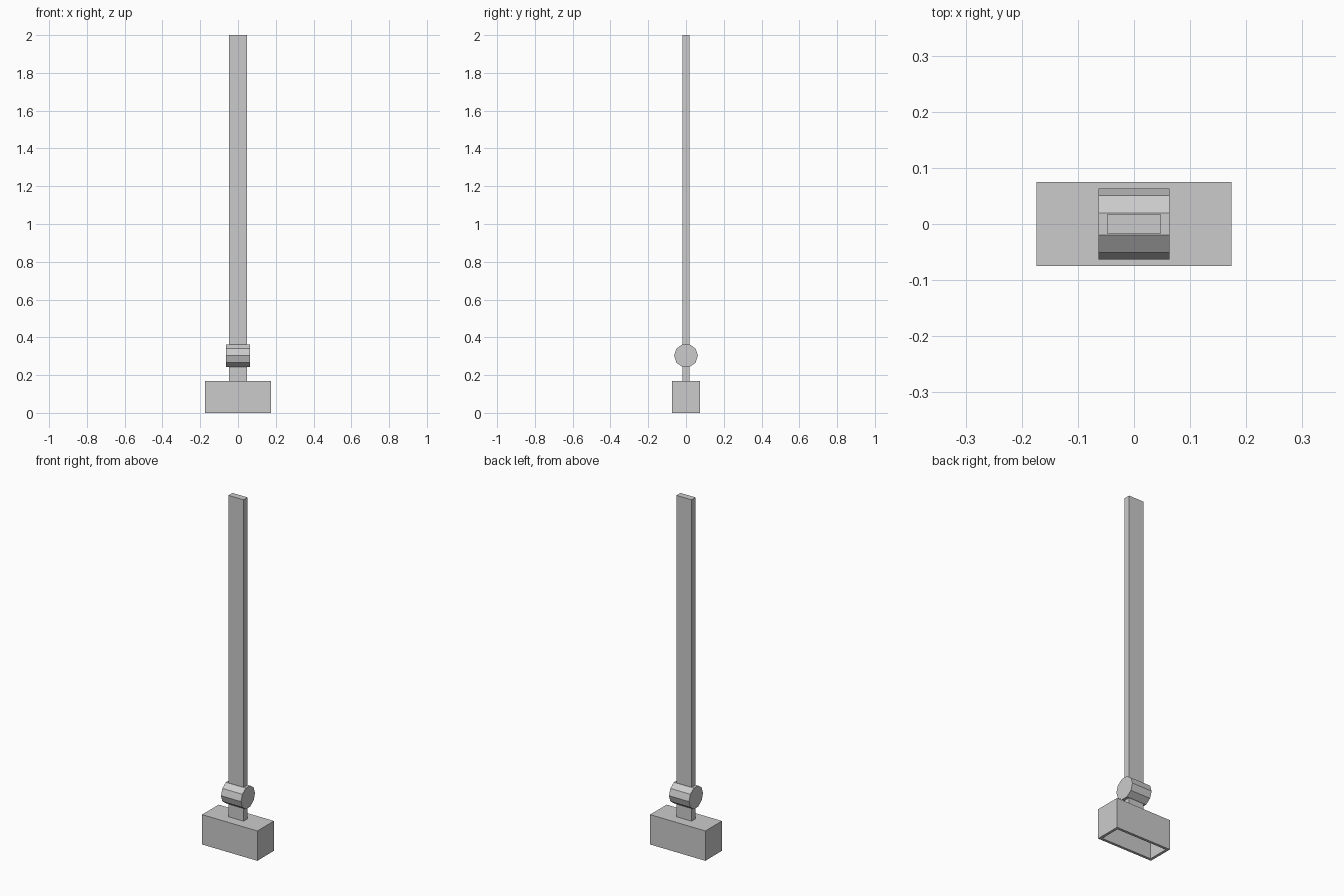
import bpy, bmesh, math
from mathutils import Matrix

if "Cube" in bpy.data.objects:
    bpy.data.objects.remove(bpy.data.objects["Cube"])


def finish(name, bm):
    bmesh.ops.recalc_face_normals(bm, faces=bm.faces)
    me = bpy.data.meshes.new(name)
    bm.to_mesh(me)
    bm.free()
    ob = bpy.data.objects.new(name, me)
    bpy.context.collection.objects.link(ob)
    return ob


def box(name, sx, sy, z0, z1, wall=0):
    bm = bmesh.new()
    bmesh.ops.create_cube(bm, size=1, matrix=Matrix.Translation((0, 0, (z0 + z1) / 2))
                          @ Matrix.Diagonal((sx, sy, z1 - z0, 1)))
    if wall:
        # hollow out from the underside
        bottom = min(bm.faces, key=lambda f: f.calc_center_median().z)
        bmesh.ops.inset_region(bm, faces=[bottom], thickness=wall, use_even_offset=True)
        for v in bottom.verts:
            v.co.z = z0
        inner = bmesh.ops.extrude_discrete_faces(bm, faces=[bottom])["faces"][0]
        for v in inner.verts:
            v.co.z = z1 - wall
    return finish(name, bm)


# open-bottomed head
box("head", 0.348, 0.149, 0, 0.17, wall=0.015)

# neck and long handle meeting inside the hinge
box("neck", 0.095, 0.036, 0.17, 0.29)
box("handle", 0.095, 0.036, 0.31, 2.0)

# ten-sided hinge barrel lying along x, flat side up
bm = bmesh.new()
bmesh.ops.create_cone(bm, cap_ends=True, segments=10, radius1=0.063, radius2=0.063, depth=0.126)
bmesh.ops.transform(bm, verts=bm.verts, matrix=Matrix.Rotation(math.pi / 2, 4, 'Y'))
top = [v for v in bm.verts if v.co.z > 0.062]
if top:  # turn a corner-up barrel to flat-up
    bmesh.ops.transform(bm, verts=bm.verts, matrix=Matrix.Rotation(math.pi / 10, 4, 'X'))
hinge = finish("hinge_barrel", bm)
hinge.location = (0, 0, 0.303)
